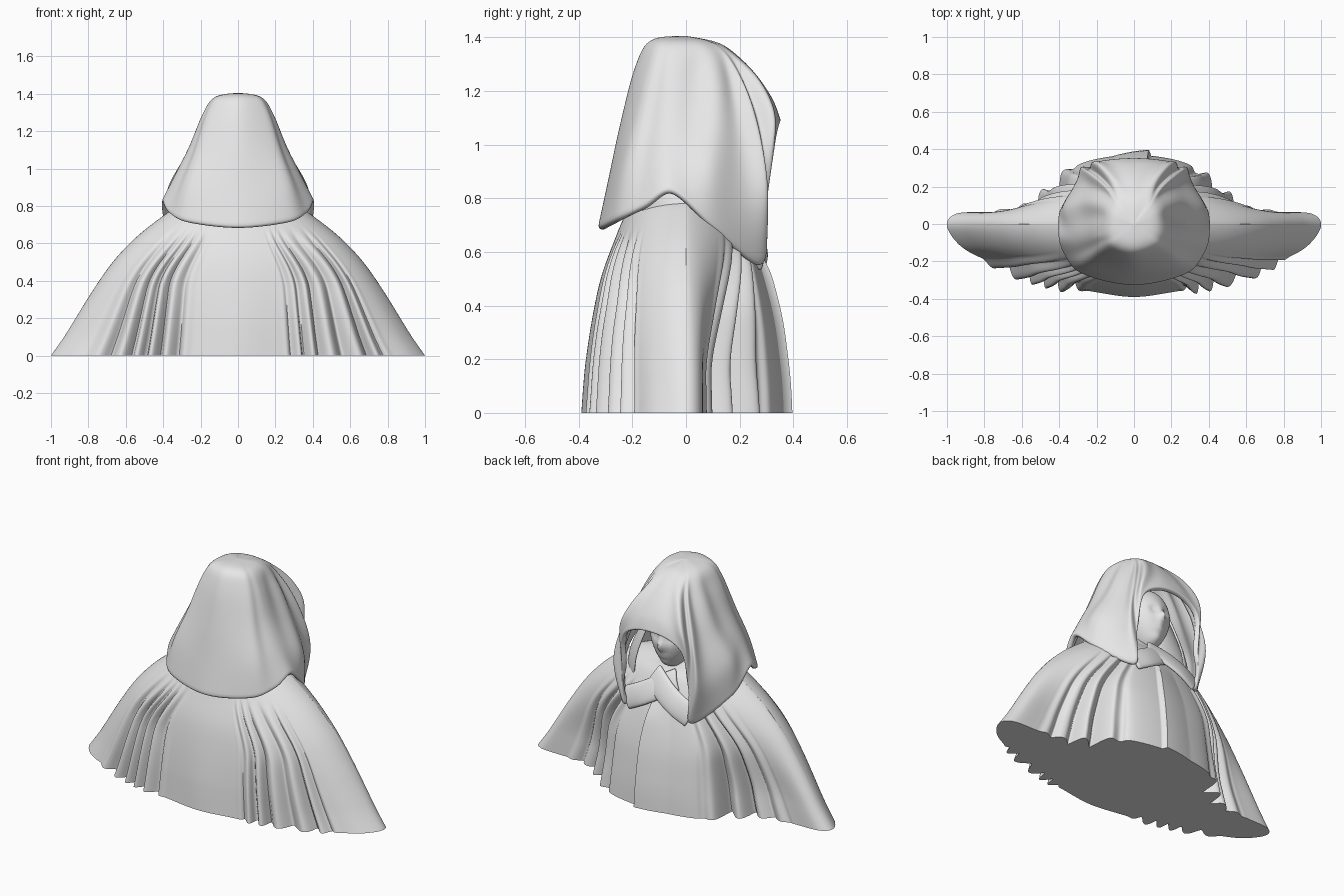
import bpy, bmesh, math
from mathutils import Vector as V

if "Cube" in bpy.data.objects:
    bpy.data.objects.remove(bpy.data.objects["Cube"])

cloth = bpy.data.materials.new("pale grey")
cloth.diffuse_color = (0.8, 0.8, 0.8, 1)
cloth.use_nodes = True
cloth.node_tree.nodes["Principled BSDF"].inputs["Base Color"].default_value = cloth.diffuse_color


def spline(pts, n, closed=False):
    """Smooth curve through points, n samples per span."""
    pts = [V(p) for p in pts]
    m = len(pts)
    get = (lambda i: pts[i % m]) if closed else (lambda i: pts[max(0, min(m - 1, i))])
    out = []
    for i in range(m if closed else m - 1):
        p0, p1, p2, p3 = get(i - 1), get(i), get(i + 1), get(i + 2)
        for k in range(n):
            t = k / n
            out.append(0.5 * (2 * p1 + (p2 - p0) * t + (2 * p0 - 5 * p1 + 4 * p2 - p3) * t * t
                              + (3 * p1 - p0 - 3 * p2 + p3) * t ** 3))
    return out if closed else out + [pts[-1]]


def smooth(a, b, x):
    t = max(0, min(1, (x - a) / (b - a)))
    return t * t * (3 - 2 * t)


def finish(name, bm):
    me = bpy.data.meshes.new(name)
    bm.to_mesh(me)
    bm.free()
    me.materials.append(cloth)
    ob = bpy.data.objects.new(name, me)
    bpy.context.collection.objects.link(ob)
    bpy.ops.object.select_all(action='DESELECT')
    ob.select_set(True)
    bpy.context.view_layer.objects.active = ob
    bpy.ops.object.shade_smooth_by_angle(angle=math.radians(70))
    return ob


def loft(name, rows, closed=True, caps=False):
    """Skin stacked rows of points, listed from bottom to top."""
    bm = bmesh.new()
    vs = [[bm.verts.new(p) for p in r] for r in rows]
    n = len(rows[0])
    for a, b in zip(vs, vs[1:]):
        for j in range(n if closed else n - 1):
            k = (j + 1) % n
            bm.faces.new((a[j], a[k], b[k], b[j]))
    if caps:
        bm.faces.new(vs[0][::-1])
        bm.faces.new(vs[-1])
    bmesh.ops.remove_doubles(bm, verts=bm.verts, dist=1e-5)
    return finish(name, bm)


def thicken(ob, t, offset):
    m = ob.modifiers.new("thickness", 'SOLIDIFY')
    m.thickness, m.offset = t, offset
    m = ob.modifiers.new("soft_edge", 'SUBSURF')
    m.levels = m.render_levels = 1


# Cloak: hem outline from back centre past the arm tip to front centre
half = [(0, -.39), (.2, -.365), (.4, -.325), (.6, -.27), (.8, -.19), (.93, -.115), (1, -.01),
        (.95, .055), (.78, .065), (.62, .075), (.48, .13), (.38, .22), (.28, .325), (0, .37)]
hem = spline(half + [(-x, y) for x, y in half[-2:0:-1]], 26, True)

# Height, half width, back depth, front depth
levels = [(0, 1, .39, .37), (.1, .93, .383, .365), (.2, .868, .373, .355), (.35, .775, .35, .333),
          (.5, .67, .318, .295), (.63, .548, .272, .25), (.74, .41, .225, .2),
          (.79, .33, .18, .16), (.83, .21, .13, .14), (.88, .11, .09, .125)]


def cloak_row(z, a, back, front):
    row = []
    fade = max(0, 1 - z / .66) ** .6
    hang = .4 + .6 * smooth(.35, .65, z)
    for x, y in hem:
        u = abs(x)
        right = x > 0
        side = max(-1, min(1, y / .02))
        # Cloth hangs nearly straight down inside, and spreads at the arm tips
        px = x * a ** (hang + (1 - hang) * smooth(.3, 1, u))
        open_ = max(0, 1 - (px / a) ** 2)
        if y > 0:
            r = smooth(.12, .75, z)
            py = front * (y / .37 * (1 - r) + side * open_ ** .75 * r)
            w = smooth(.3, .38, u) * (1 - smooth(.66, .8, u))
            f = math.sin(math.pi * (u - .02 * right - .42) / .115)
            amp = .115 * (1 - .65 * smooth(.5, .62, u))
        else:
            r = smooth(0, .65, z)
            py = back * (y / .39 * (1 - r) + side * open_ ** .5 * r)
            w = smooth(.24, .34, u) * (1 - smooth(.7, .84, u))
            f = math.sin(math.pi * u / .1 + .9 * math.sin(13 * u + 2 * right) + right)
            amp = .075
        # Hanging folds with rounded ridges and pinched creases
        d = amp * w * (math.sqrt(f * f + .015) - .55) * fade
        px += d * .3 * (1 if right else -1)
        py += d * side
        # Overlapping front panel with a stepped edge
        if y > 0 and -.12 < x < .09:
            py += .032 * (x + .12) / .21 * (1 - smooth(.5, .7, z))
        row.append((px, py, z))
    return row


loft("cloak", [cloak_row(max(0, z), a, b, f) for z, a, b, f in spline(levels, 5)], caps=True)

# Hood: ribs from the crown down to the hem or the face opening, back to front
top = (0, 0, 1.405)
ribs = [
    [top, (0, -.13, 1.39), (0, -.19, 1.29), (0, -.245, 1.08), (0, -.29, .87), (0, -.33, .685)],
    [top, (.09, -.10, 1.388), (.14, -.14, 1.3), (.195, -.19, 1.1), (.25, -.24, .9), (.275, -.27, .715)],
    [top, (.115, -.065, 1.385), (.175, -.09, 1.295), (.24, -.125, 1.1), (.315, -.155, .92), (.375, -.165, .766)],
    [top, (.125, -.02, 1.383), (.19, -.04, 1.29), (.26, -.05, 1.12), (.335, -.06, .97), (.41, -.05, .825)],
    [top, (.12, .05, 1.38), (.185, .08, 1.27), (.27, .1, 1.07), (.365, .1, .88), (.385, .1, .69)],
    [top, (.1, .1, 1.375), (.16, .17, 1.26), (.24, .23, 1.05), (.29, .28, .8), (.23, .285, .545)],
    [top, (.09, .12, 1.37), (.14, .2, 1.26), (.205, .27, 1.1), (.245, .3, .95), (.225, .3, .76)],
    [top, (.07, .13, 1.37), (.11, .22, 1.29), (.155, .29, 1.2), (.185, .33, 1.11), (.195, .335, 1.01)],
    [top, (0, .12, 1.38), (0, .2, 1.325), (0, .27, 1.25), (0, .325, 1.165), (0, .355, 1.085)]]
ribs += [[(-x, y, z) for x, y, z in r] for r in ribs[-2:0:-1]]
down = [spline(r, 5) for r in ribs]
rows = []
for i in reversed(range(len(down[0]))):
    s = i / (len(down[0]) - 1)
    row = spline([r[i] for r in down], 7, True)
    for j, p in enumerate(row):
        q = j / 7
        q = min(q, 16 - q)
        # Drapery wrinkles over the front half, fading out at the crown and rim
        w = smooth(3, 4, q) * (1 - smooth(7.2, 8, q)) * smooth(.2, .5, s) * (1 - smooth(.75, 1, s))
        d = V((p.x, p.y - .03, 0))
        if d.length > 1e-4:
            p += d.normalized() * (.013 * w * math.sin(2 * math.pi * (q * .7 + s * .7)))
    rows.append(row)
thicken(loft("hood", rows), .03, -1)

# Inner lining closing the hood down to the shoulders, open at the face
lining = []
for z, rx, ry in ((.66, .37, .23), (.8, .355, .24), (.92, .295, .225), (1.05, .225, .19), (1.2, .16, .14)):
    arc = [math.radians(-230 + 280 * k / 40) for k in range(41)]
    lining.append([(rx * math.cos(t), ry * math.sin(t), z) for t in arc])
thicken(loft("hood_lining", lining, closed=False), .015, -1)

# Crossed collar bands at the throat
for side, name in ((1, "collar_left"), (-1, "collar_right")):
    lift = 0 if side > 0 else .012
    path = spline([(.225, .25, .585), (.13, .26, .635), (.03, .24, .69), (-.08, .19, .75)], 5)
    band = [[(side * (p.x + k * .03), p.y + lift + .012 * (1 - k * k) - .025 * k, p.z + k * .058)
             for p in path] for k in (-1, -.5, 0, .5, 1)]
    thicken(loft(name, band, closed=False), .022, 0)

# Head with a tapered jaw, eye sockets and nose
bm = bmesh.new()
bmesh.ops.create_uvsphere(bm, u_segments=48, v_segments=32, radius=1)
for v in bm.verts:
    x, y, z = v.co
    px, py, pz = .14 * x * (1 - .28 * max(0, -z)), .14 * y, .195 * z
    if y > 0:
        py += .035 * math.exp(-(px / .018) ** 2 - ((pz + .025) / .035) ** 2)
        py -= .018 * math.exp(-((abs(px) - .045) / .022) ** 2 - ((pz - .02) / .022) ** 2)
        py += .010 * math.exp(-(px / .035) ** 2 - ((pz + .095) / .014) ** 2)
        py += .016 * math.exp(-(px / .04) ** 2 - ((pz + .15) / .03) ** 2)
    v.co = (px, py + .105, pz + .985)
finish("head", bm)

# Neck
neck = [[(r * math.cos(t * math.pi / 12), .07 + r * math.sin(t * math.pi / 12), z) for t in range(24)]
        for r, z in ((.1, .7), (.08, .8), (.08, .92))]
loft("neck", neck, caps=True)
